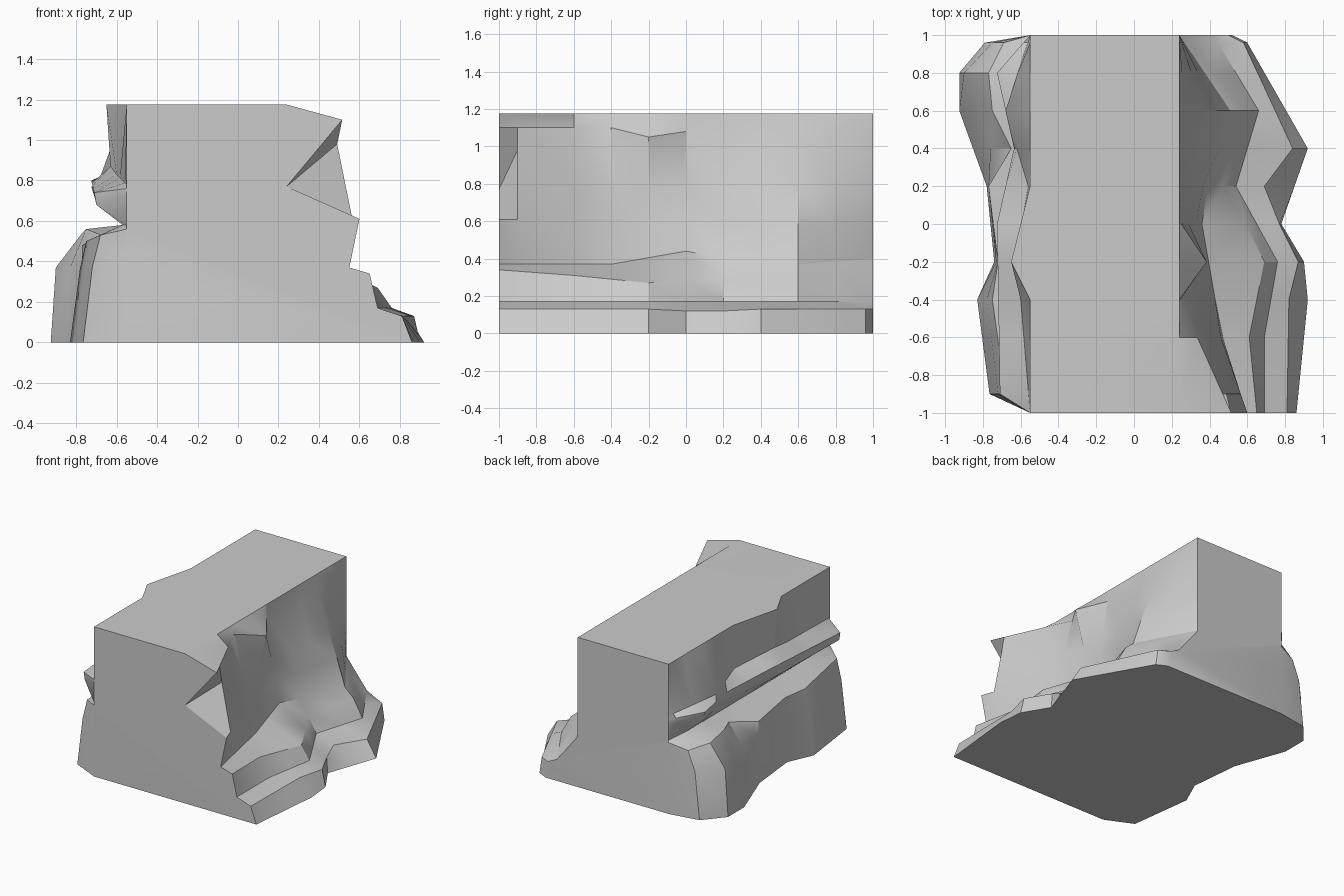
import bpy, bmesh

STATIONS = (-1, -.9, -.6, -.4, -.2, 0, .2, .4, .6, .8, .96, 1)
TOP = 1.175


def rail(*keys):
    """Points (x, y, z) at every station, interpolated from (y, x, z) keys."""
    out = []
    for y in STATIONS:
        for a, b in zip(keys, keys[1:]):
            if a[0] <= y <= b[0]:
                t = (y - a[0]) / (b[0] - a[0])
                out.append((a[1] + t * (b[1] - a[1]), y, a[2] + t * (b[2] - a[2])))
                break
    return out


# right side rails, top to bottom: crest, lip, notch, tooth, ledge, two steps
crest = rail((-1, .24, TOP), (1, .24, TOP))
lip = rail((-1, .515, 1.1), (-.4, .245, 1.1), (-.2, .385, 1.05), (0, .25, 1.08),
           (.6, .27, 1.05), (1, .24, 1.17))
notch = rail((-1, .24, .77), (-.9, .49, .98), (-.6, .41, .80), (-.4, .33, .77),
             (0, .29, .77), (.6, .37, .77), (1, .24, .77))
tooth = rail((-1, .6, .61), (-.6, .46, .61), (-.4, .375, .58), (0, .33, .6),
             (.6, .44, .58), (1, .24, .58))
ledge = rail((-1, .55, .37), (-.4, .43, .37), (0, .36, .44), (.2, .39, .40),
             (.6, .51, .37), (1, .24, .40))
step_top = rail((-1, .65, .34), (-.6, .61, .31), (-.2, .69, .27), (0, .59, .29),
                (.2, .47, .29), (.6, .58, .31), (1, .26, .37))
step_foot = rail((-1, .69, .17), (-.6, .69, .17), (-.2, .76, .17), (.2, .54, .17),
                 (.6, .66, .17), (1, .42, .17))
low_top = rail((-1, .81, .13), (-.4, .82, .13), (-.2, .87, .13), (0, .77, .12),
               (.2, .69, .12), (.4, .84, .13), (.96, .58, .13), (1, .50, .13))
right_base = rail((-1, .86, 0), (-.4, .92, 0), (-.2, .90, 0), (0, .78, 0),
                  (.4, .92, 0), (.96, .60, 0), (1, .52, 0))

# left side rails, bottom to top: base, swelling step, undercut, shelf, crest
left_base = rail((-1, -.55, 0), (-.9, -.765, 0), (-.4, -.83, 0), (-.2, -.74, 0),
                 (.2, -.78, 0), (.6, -.925, 0), (.8, -.925, 0), (.96, -.79, 0), (1, -.55, 0))
bulge = rail((-1, -.55, .37), (-.9, -.72, .37), (-.4, -.78, .37), (-.2, -.73, .37),
             (.2, -.77, .37), (.4, -.76, .37), (.6, -.83, .37), (.8, -.90, .37),
             (.96, -.75, .37), (1, -.55, .37))
left_step = rail((-1, -.55, .56), (-.9, -.68, .53), (-.4, -.75, .5), (-.2, -.72, .5),
                 (.2, -.77, .48), (.4, -.65, .52), (.6, -.75, .56), (.8, -.77, .54),
                 (.96, -.69, .52), (1, -.55, .56))
undercut = rail((-1, -.55, .58), (-.9, -.57, .58), (.8, -.57, .58), (1, -.55, .58))
shelf_low = rail((-1, -.55, .72), (-.9, -.70, .68), (0, -.69, .69), (.4, -.61, .68),
                 (.8, -.70, .69), (1, -.55, .71))
shelf = rail((-1, -.55, .76), (-.9, -.71, .74), (0, -.725, .8), (.4, -.635, .75),
             (.8, -.725, .77), (1, -.55, .74))
shelf_foot = rail((-1, -.55, .78), (-.4, -.60, .83), (-.2, -.63, .87), (.2, -.56, .84),
                  (.6, -.68, .82), (1, -.55, .77))
left_crest = rail((-1, -.55, TOP), (-.4, -.55, TOP), (-.2, -.65, TOP), (.2, -.55, TOP),
                  (1, -.55, TOP))

# skin the rails into a closed rock and cap both ends
rails = [crest, lip, notch, tooth, ledge, step_top, step_foot, low_top, right_base,
         left_base, bulge, left_step, undercut, shelf_low, shelf, shelf_foot, left_crest]
bm = bmesh.new()
grid = [[bm.verts.new(p) for p in r] for r in rails]
n = len(grid)
for i in range(n):
    a, b = grid[i], grid[(i + 1) % n]
    for j in range(len(STATIONS) - 1):
        bm.faces.new((a[j], a[j + 1], b[j + 1], b[j]))
caps = [bm.faces.new([r[0] for r in reversed(grid)]), bm.faces.new([r[-1] for r in grid])]
bm.normal_update()
bmesh.ops.triangulate(bm, faces=caps, ngon_method='EAR_CLIP')
bmesh.ops.recalc_face_normals(bm, faces=bm.faces[:])
mesh = bpy.data.meshes.new("cliff_rock")
bm.to_mesh(mesh)
bm.free()
rock = bpy.data.objects.new("cliff_rock", mesh)
bpy.context.collection.objects.link(rock)
bpy.context.view_layer.objects.active = rock
rock.select_set(True)
bpy.ops.object.shade_smooth_by_angle(angle=0.5)
